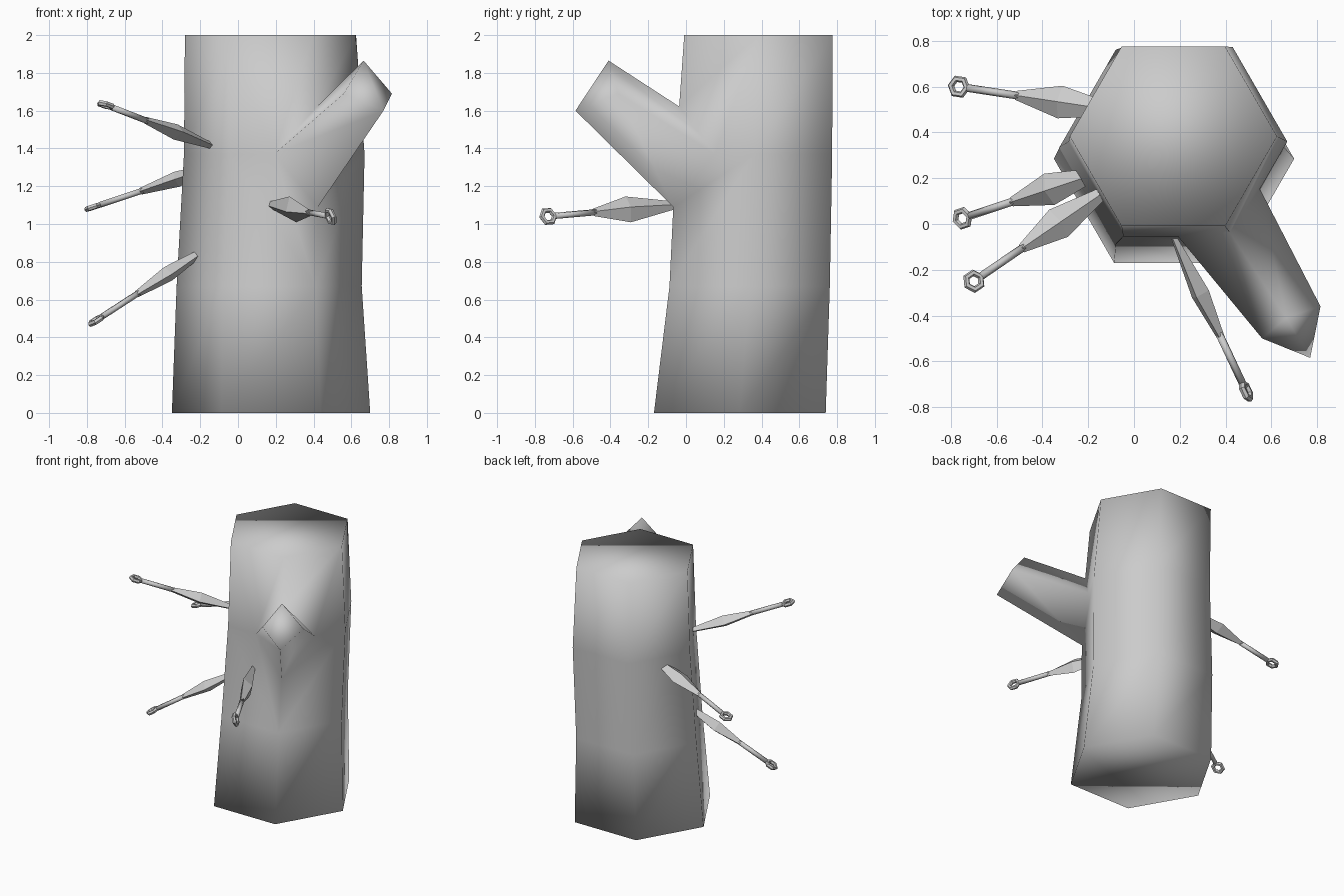
import bpy, bmesh
from math import cos, sin, pi
from mathutils import Vector, Matrix

cube = bpy.data.objects.get("Cube")
if cube:
    bpy.data.objects.remove(cube, do_unlink=True)

grey = bpy.data.materials.new("plain grey")
grey.use_nodes = True
GREY = (0.6, 0.6, 0.6, 1)
grey.diffuse_color = GREY
grey.node_tree.nodes["Principled BSDF"].inputs["Base Color"].default_value = GREY


def to_mesh(bm, name, smooth):
    bmesh.ops.recalc_face_normals(bm, faces=bm.faces)
    for f in bm.faces:
        f.smooth = smooth
    mesh = bpy.data.meshes.new(name)
    bm.to_mesh(mesh)
    bm.free()
    mesh.materials.append(grey)
    return mesh


def place(mesh, name, matrix=None):
    ob = bpy.data.objects.new(name, mesh)
    bpy.context.collection.objects.link(ob)
    if matrix:
        ob.matrix_world = matrix
    return ob


def loft(sections, name, smooth, closed=False):
    """Skin a list of equal-length point rings."""
    bm = bmesh.new()
    rows = [[bm.verts.new(p) for p in s] for s in sections]
    n = len(rows[0])
    pairs = list(zip(rows, rows[1:] + rows[:1]))
    for a, b in pairs if closed else pairs[:-1]:
        for i in range(n):
            j = (i + 1) % n
            bm.faces.new((a[i], a[j], b[j], b[i]))
    if not closed:
        bm.faces.new(rows[0])
        bm.faces.new(rows[-1])
    return to_mesh(bm, name, smooth)


# Trunk: four leaning hexagon rings (z, centre x, centre y, radius)
bm = bmesh.new()
rings = []
for z, cx, cy, r in ((0, 0.175, 0.285, 0.525), (0.67, 0.165, 0.337, 0.49),
                     (1.37, 0.192, 0.36, 0.478), (2, 0.172, 0.383, 0.453)):
    rings.append([bm.verts.new((cx + r * cos(i * pi / 3), cy + r * sin(i * pi / 3), z))
                  for i in range(6)])
low, mid, top = rings[1:]

# Branch opening around the front left corner of the trunk
base_top = bm.verts.new(mid[5].co.lerp(top[5].co, 0.4))
base_low = bm.verts.new(low[5].co.lerp(mid[5].co, 0.6))
base_r = bm.verts.new((mid[4].co + mid[5].co) / 2)
base_l = bm.verts.new((mid[5].co + mid[0].co) / 2)
for k, (a, b) in enumerate(zip(rings, rings[1:])):
    for i in range(6):
        j = (i + 1) % 6
        if k == 0 or i < 4:
            bm.faces.new((a[i], a[j], b[j], b[i]))
for i, side in ((4, base_r), (0, base_l)):
    bm.faces.new((low[i], low[5], base_low, side, mid[i]))
    bm.faces.new((mid[i], side, base_top, top[5], top[i]))

# Trunk ends
for r in (rings[0], top):
    bm.faces.new((r[0], r[1], r[3], r[4]))
    bm.faces.new((r[1], r[2], r[3]))
    bm.faces.new((r[4], r[5], r[0]))
bm.verts.remove(mid[5])

# Branch stub with a four sided end
tip = [bm.verts.new(p) for p in ((0.665, -0.41, 1.865), (0.56, -0.5, 1.69),
                                 (0.77, -0.585, 1.6), (0.815, -0.36, 1.69))]
base = [base_top, base_r, base_low, base_l]
for i in range(4):
    j = (i + 1) % 4
    bm.faces.new((base[i], base[j], tip[j], tip[i]))
bm.faces.new(tip)
place(to_mesh(bm, "trunk", True), "trunk_with_branch")


# Throwing knife parts, along local x from the ring to the point
def oval(x, w, t, n):
    return [(x, w * cos(i * 2 * pi / n), t * sin(i * 2 * pi / n)) for i in range(n)]


blade = loft([oval(0.265, 0.02, 0.018, 4), oval(0.47, 0.072, 0.042, 4),
              oval(0.85, 0.002, 0.002, 4)], "blade", False)
handle = loft([oval(0.04, 0.017, 0.017, 6), oval(0.28, 0.017, 0.017, 6)], "handle", True)
loops = []
for i in range(6):
    a = i * pi / 3
    loops.append([((0.037 + 0.015 * cos(b)) * cos(a), (0.037 + 0.015 * cos(b)) * sin(a),
                   0.015 * sin(b)) for b in (k * pi / 3 for k in range(6))])
ring = loft(loops, "ring", False, closed=True)

# Knives: ring centre, heading, flat side direction
knives = {
    "upper": ((-0.70, -0.25, 1.63), (0.57, 0.39, -0.22), (0, 0, 1)),
    "middle": ((-0.765, 0.60, 1.09), (0.66, -0.1, 0.22), (0, 0, 1)),
    "lower": ((-0.75, 0.025, 0.49), (0.54, 0.18, 0.35), (0, 0, 1)),
    "front": ((0.49, -0.73, 1.04), (-0.32, 0.68, 0.06), (1, 0.2, 0.3)),
}
for name, (pos, heading, flat) in knives.items():
    x = Vector(heading).normalized()
    y = Vector(flat).cross(x).normalized()
    z = x.cross(y)
    m = Matrix.Translation(pos) @ Matrix((x, y, z)).transposed().to_4x4()
    for part, mesh in (("blade", blade), ("handle", handle), ("ring", ring)):
        place(mesh, name + "_knife_" + part, m)
